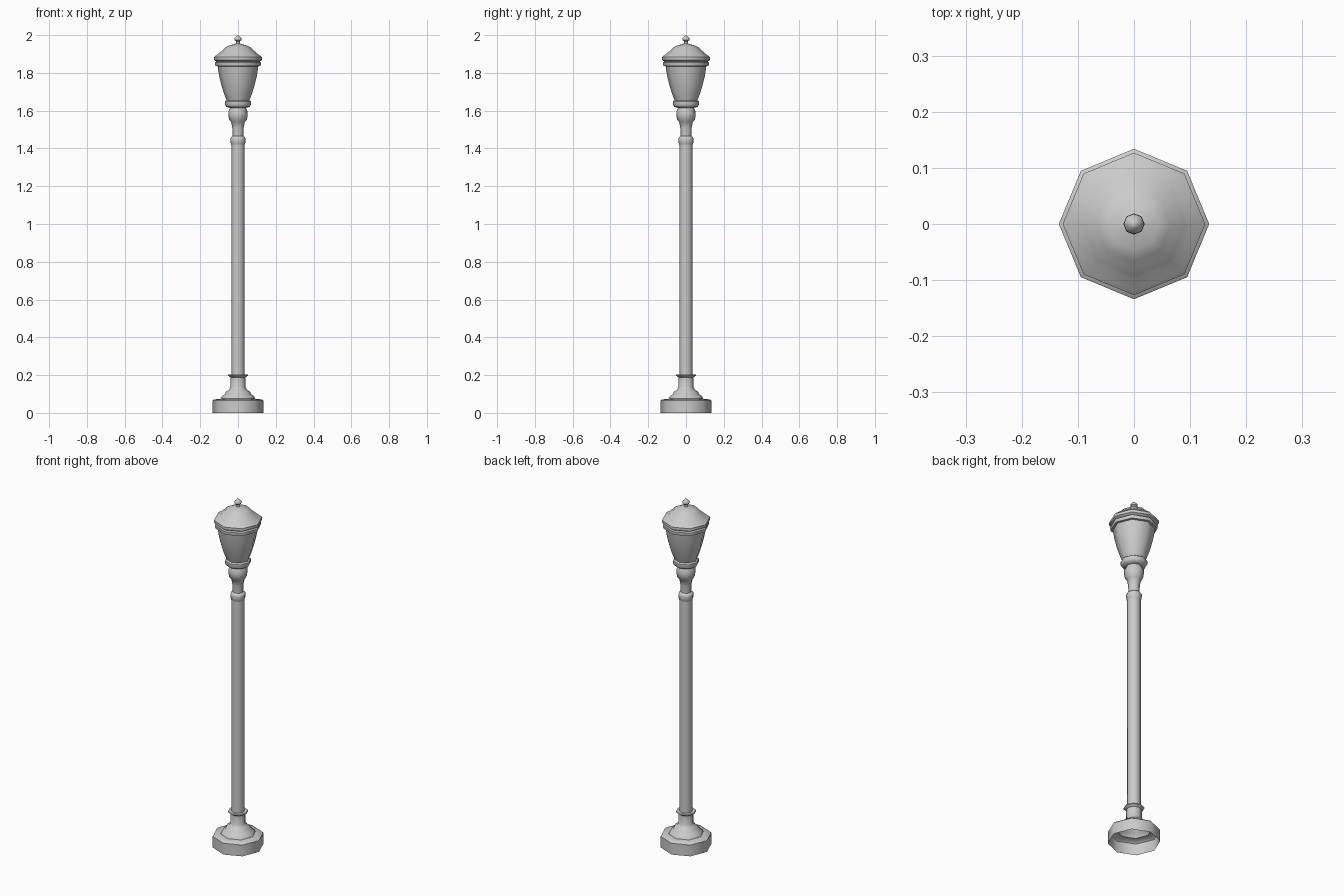
import bpy, bmesh, math

SIDES = 8


def lathe(name, profile, angle=40):
    """Revolve (radius, height) points into an eight-sided shell."""
    bm = bmesh.new()
    rings = []
    for r, z in profile:
        if r == 0:
            rings.append([bm.verts.new((0, 0, z))] * SIDES)
        else:
            rings.append([bm.verts.new((r * math.cos(i * math.tau / SIDES),
                                        r * math.sin(i * math.tau / SIDES), z))
                          for i in range(SIDES)])
    for a, b in zip(rings, rings[1:]):
        for i in range(SIDES):
            j = (i + 1) % SIDES
            quad = [a[i], a[j], b[j], b[i]]
            bm.faces.new(list(dict.fromkeys(quad)))
    mesh = bpy.data.meshes.new(name)
    bm.to_mesh(mesh)
    bm.free()
    obj = bpy.data.objects.new(name, mesh)
    bpy.context.collection.objects.link(obj)
    bpy.ops.object.select_all(action='DESELECT')
    obj.select_set(True)
    bpy.context.view_layer.objects.active = obj
    bpy.ops.object.shade_smooth_by_angle(angle=math.radians(angle))
    return obj


# Hollow foot, stepped up to a narrow neck with a collar
lathe("base", [(0.134, 0), (0.134, 0.065), (0.127, 0.071), (0.092, 0.075),
               (0.086, 0.088), (0.07, 0.098), (0.064, 0.112), (0.048, 0.122),
               (0.04, 0.135), (0.04, 0.188), (0.054, 0.198), (0.052, 0.203),
               (0.035, 0.203)], 46)

# Long straight pole
lathe("pole", [(0.035, 0.203), (0.035, 1.42)], 46)

# Collar, neck and rounded knob under the lantern
lathe("neck", [(0.035, 1.42), (0.038, 1.425), (0.041, 1.45), (0.037, 1.46),
               (0.028, 1.465), (0.03, 1.51), (0.036, 1.54), (0.046, 1.55),
               (0.051, 1.575), (0.051, 1.595), (0.042, 1.615), (0.062, 1.62),
               (0.068, 1.63), (0.068, 1.648), (0.06, 1.654)], 46)

# Flared lantern body
lathe("lantern", [(0.06, 1.654), (0.074, 1.69), (0.088, 1.735),
                  (0.1, 1.785), (0.108, 1.835)], 46)

# Double rim and stepped roof
lathe("roof", [(0.108, 1.835), (0.12, 1.837), (0.122, 1.855), (0.114, 1.86),
               (0.127, 1.868), (0.127, 1.883), (0.118, 1.891), (0.1, 1.903),
               (0.092, 1.912), (0.08, 1.92), (0.066, 1.936), (0.045, 1.946),
               (0.02, 1.952), (0.011, 1.955)], 46)

# Pointed finial
lathe("finial", [(0.011, 1.955), (0.01, 1.967), (0.019, 1.974),
                 (0.018, 1.984), (0.008, 1.994), (0, 2.0)], 46)
